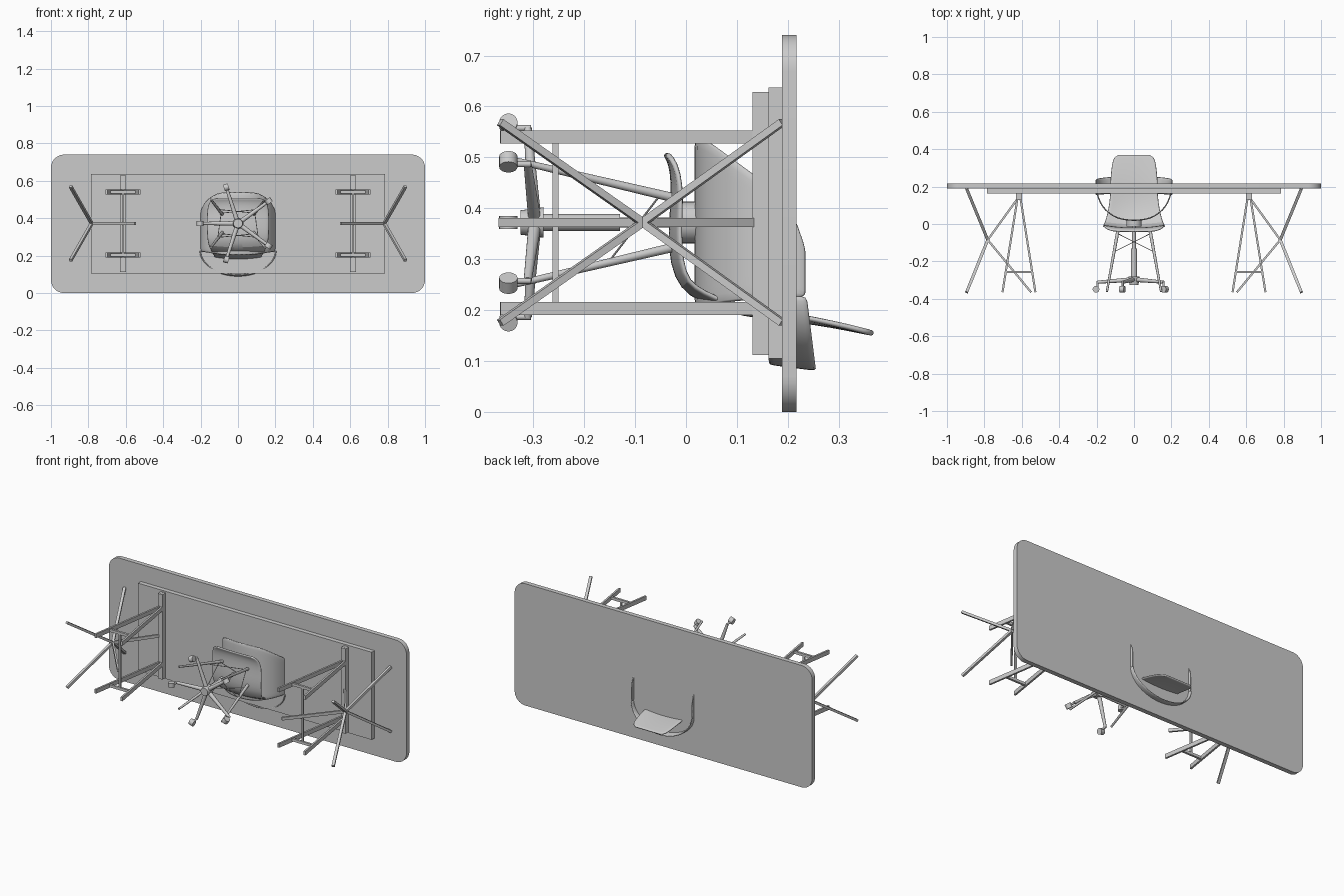
import bpy, bmesh, math
from mathutils import Vector

if "Cube" in bpy.data.objects:
    bpy.data.objects.remove(bpy.data.objects["Cube"])

CZ = 0.372  # centre line of desk and chair along z


def finish(name, bm, smooth=True):
    bmesh.ops.recalc_face_normals(bm, faces=bm.faces)
    me = bpy.data.meshes.new(name)
    bm.to_mesh(me)
    bm.free()
    ob = bpy.data.objects.new(name, me)
    bpy.context.collection.objects.link(ob)
    if smooth:
        bpy.ops.object.select_all(action='DESELECT')
        ob.select_set(True)
        bpy.context.view_layer.objects.active = ob
        bpy.ops.object.shade_smooth_by_angle(angle=math.radians(35))
    return ob


def box(name, x0, x1, y0, y1, z0, z1):
    bm = bmesh.new()
    bmesh.ops.create_cube(bm, size=1)
    for v in bm.verts:
        v.co = Vector(((x0 + x1) / 2 + v.co.x * (x1 - x0),
                       (y0 + y1) / 2 + v.co.y * (y1 - y0),
                       (z0 + z1) / 2 + v.co.z * (z1 - z0)))
    return finish(name, bm, False)


def place(bm, a, b):
    a, b = Vector(a), Vector(b)
    m = (b - a).to_track_quat('Z', 'Y').to_matrix().to_4x4()
    m.translation = (a + b) / 2
    bm.transform(m)


def beam(name, a, b, w, d):
    bm = bmesh.new()
    bmesh.ops.create_cube(bm, size=1)
    bmesh.ops.scale(bm, vec=(w, d, (Vector(b) - Vector(a)).length), verts=bm.verts)
    place(bm, a, b)
    return finish(name, bm, False)


def rod(name, a, b, r1, r2=None, seg=16):
    bm = bmesh.new()
    bmesh.ops.create_cone(bm, cap_ends=True, segments=seg, radius1=r1,
                          radius2=r1 if r2 is None else r2,
                          depth=(Vector(b) - Vector(a)).length)
    place(bm, a, b)
    return finish(name, bm)


def sheet(name, rows, thick):
    bm = bmesh.new()
    g = [[bm.verts.new(p) for p in r] for r in rows]
    for r0, r1 in zip(g, g[1:]):
        for i in range(len(r0) - 1):
            bm.faces.new((r0[i], r0[i + 1], r1[i + 1], r1[i]))
    ob = finish(name, bm)
    so = ob.modifiers.new("thickness", 'SOLIDIFY')
    so.thickness, so.offset = thick, 0
    sub = ob.modifiers.new("smooth", 'SUBSURF')
    sub.levels = sub.render_levels = 1
    return ob


def lerp(table, t):
    for (a, va), (b, vb) in zip(table, table[1:]):
        if t <= b:
            return va + (vb - va) * max(0, (t - a) / (b - a))
    return table[-1][1]


# Table top with rounded corners
bm = bmesh.new()
R, ring = 0.07, []
for k, (cx, cz) in enumerate([(1 - R, 0.74 - R), (R - 1, 0.74 - R), (R - 1, R), (1 - R, R)]):
    for i in range(9):
        a = math.radians(90 * k + 90 * i / 8)
        ring.append(bm.verts.new((cx + R * math.cos(a), 0.189, cz + R * math.sin(a))))
f = bm.faces.new(ring)
ext = bmesh.ops.extrude_face_region(bm, geom=[f])["geom"]
bmesh.ops.translate(bm, vec=(0, 0.028, 0), verts=[v for v in ext if isinstance(v, bmesh.types.BMVert)])
if not f.is_valid or len(bm.faces) < 38:
    bm.faces.new(ring)
finish("table_top", bm)

# Panel under the top
box("under_panel", -0.785, 0.785, 0.162, 0.189, 0.105, 0.637)

for s in (-1, 1):
    # Folding A-frame trestle
    cx = 0.615 * s
    for d in (-1, 1):
        e = cx + 0.008 * d
        box("trestle_rail", e - 0.0075, e + 0.0075, 0.131, 0.162, 0.112, 0.628)
        for z in (0.203, 0.540):
            beam("trestle_leg", (cx + 0.006 * d, 0.15, z), (cx + 0.088 * d, -0.365, z), 0.011, 0.025)
    for z in (0.203, 0.540):
        box("trestle_brace", cx - 0.075, cx + 0.075, -0.263, -0.25, z - 0.008, z + 0.008)
    box("trestle_stretcher", cx - 0.006, cx + 0.006, -0.262, -0.251, 0.203, 0.540)
    # Crossed three-rod trestle meeting at a central knot
    knot = Vector((0.782 * s, -0.085, CZ))
    for d in (-1, 1):
        for y in (-0.365, 0.189):
            beam("tripod_outer_leg", knot, (0.895 * s, y, CZ + 0.197 * d), 0.016, 0.014)
    beam("tripod_inner_foot", knot, (0.55 * s, -0.365, CZ), 0.011, 0.018)
    beam("tripod_inner_arm", knot, (0.625 * s, 0.132, CZ), 0.011, 0.018)

# Chair: five-star base with castors
rod("base_hub", (0, -0.325, CZ), (0, -0.28, CZ), 0.024, 0.03, 24)
rod("gas_column", (0, -0.285, CZ), (0, -0.13, CZ), 0.0165, seg=24)
rod("gas_piston", (0, -0.13, CZ), (0, -0.01, CZ), 0.010, seg=24)
rod("seat_mount", (0, -0.013, CZ), (0, 0.02, CZ), 0.041, seg=28)
for k in range(5):
    a = math.radians(36 + 72 * k)
    c, n = math.cos(a), math.sin(a)
    rod("base_arm", (0.02 * c, -0.298, CZ + 0.02 * n), (0.195 * c, -0.311, CZ + 0.195 * n), 0.0125, 0.008)
    rod("castor_stem", (0.195 * c, -0.35, CZ + 0.195 * n), (0.195 * c, -0.305, CZ + 0.195 * n), 0.006)
    w = Vector((0.203 * c, -0.349, CZ + 0.203 * n))
    t = Vector((-n, 0, c)) * 0.013
    rod("castor_wheel", w - t, w + t, 0.018, seg=20)

# Four splayed dowel legs with wire cross bracing
for sx in (-1, 1):
    for sz in (-1, 1):
        rod("dowel_leg", (0.145 * sx, -0.362, CZ + 0.128 * sz), (0.085 * sx, -0.03, CZ + 0.05 * sz), 0.006, 0.009)
        rod("brace_wire", (0.09 * sx, -0.05, CZ + 0.055 * sz), (-0.108 * sx, -0.15, CZ + 0.075 * sz), 0.002, seg=8)
    rod("side_wire", (0.09 * sx, -0.05, CZ + 0.055), (0.108 * sx, -0.15, CZ - 0.075), 0.002, seg=8)

# Side chair shell: (y, z, half width, seat dish, back dish)
prof = [(-0.042, 0.507, 0.11, 0.004, 0), (-0.034, 0.50, 0.145, 0.006, 0), (-0.025, 0.47, 0.162, 0.012, 0),
        (-0.024, 0.42, 0.167, 0.016, 0), (-0.03, 0.35, 0.167, 0.018, 0), (-0.026, 0.29, 0.165, 0.018, 0.004),
        (-0.008, 0.245, 0.158, 0.012, 0.01), (0.03, 0.22, 0.148, 0.005, 0.015), (0.08, 0.2, 0.137, 0, 0.015),
        (0.15, 0.187, 0.127, 0, 0.012), (0.22, 0.181, 0.128, 0, 0.008), (0.29, 0.17, 0.122, 0, 0.004),
        (0.34, 0.16, 0.114, 0, 0.002), (0.36, 0.156, 0.103, 0, 0), (0.369, 0.154, 0.08, 0, 0)]
us = [i / 8 for i in range(-8, 9)]
sheet("side_chair_shell", [[(w * u, y + dy * u * u, z + dz * u * u) for u in us]
                           for y, z, w, dy, dz in prof], 0.011)

# Armchair tub: U section cut to a sloping front edge
half = [(0, 0.019), (0.06, 0.023), (0.11, 0.04), (0.155, 0.075), (0.185, 0.12), (0.199, 0.17), (0.202, 0.205), (0.203, 0.236)]
sect = [(-x, y) for x, y in half[:0:-1]] + half
front = [(0.018, 0.543), (0.04, 0.537), (0.055, 0.525), (0.13, 0.47), (0.17, 0.44), (0.215, 0.40), (0.236, 0.32)]
back = [(0.018, 0.2), (0.08, 0.215), (0.14, 0.22), (0.236, 0.225)]
sheet("armchair_tub", [[(x, y, lerp(front, y) + (lerp(back, y) - lerp(front, y)) * k / 8) for x, y in sect]
                       for k in range(9)], 0.007)

# Armchair back band wrapping round behind the seat
rows = []
for k in range(5):
    row = []
    for i in range(25):
        a = math.pi * i / 24
        b = math.sin(a)
        lo, hi = 0.152 + 0.01 * b, 0.238 + 0.018 * b
        row.append((0.203 * math.cos(a), lo + (hi - lo) * k / 4, 0.228 - (0.132 + 0.012 * k / 4) * b))
    rows.append(row)
sheet("armchair_back_band", rows, 0.008)
